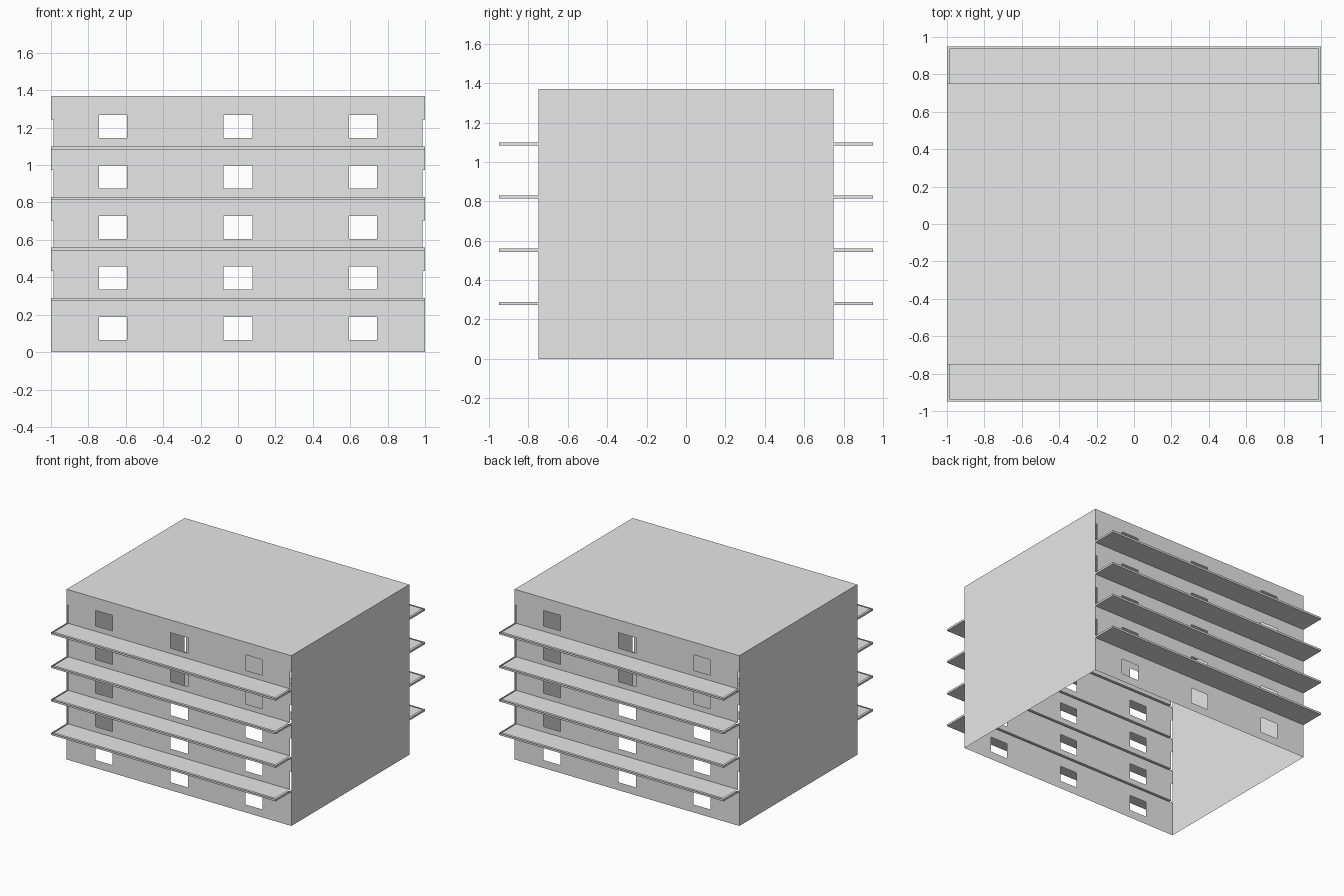
import bpy, bmesh
from mathutils import Vector

cube = bpy.data.objects.get("Cube")
if cube:
    bpy.data.objects.remove(cube, do_unlink=True)

HX, HY, H = 1.0, 0.75, 1.37      # half width, half depth, height
FLOOR = 0.27                     # storey spacing
REACH = 0.95                     # outer edge of the balconies
RIM = 0.013                      # open channel around each balcony floor
SLAB_LOW, SLAB_TOP, POST_TOP = 0.274, 0.29, 0.434
WIN_X = [(-0.743, -0.593), (-0.078, 0.078), (0.593, 0.743)]
WIN_Z = [(0.064 + FLOOR * i, 0.188 + FLOOR * i) for i in range(5)]
SLABS = [(SLAB_LOW + FLOOR * i, SLAB_TOP + FLOOR * i) for i in range(4)]
POSTS = [(SLAB_TOP + FLOOR * i, POST_TOP + FLOOR * i) for i in range(4)]

grey = bpy.data.materials.new("plain_grey")
grey.use_nodes = True
grey.diffuse_color = (0.8, 0.8, 0.8, 1)
grey.node_tree.nodes["Principled BSDF"].inputs["Base Color"].default_value = (0.8, 0.8, 0.8, 1)


def quad(bm, pts, outward):
    """Add one flat face turned towards the given direction."""
    face = bm.faces.new([bm.verts.new(p) for p in pts])
    face.normal_update()
    if face.normal.dot(Vector(outward)) < 0:
        face.normal_flip()


def finish(bm, name):
    bmesh.ops.remove_doubles(bm, verts=bm.verts, dist=0.0005)
    mesh = bpy.data.meshes.new(name)
    bm.to_mesh(mesh)
    bm.free()
    mesh.materials.append(grey)
    obj = bpy.data.objects.new(name, mesh)
    bpy.context.collection.objects.link(obj)


def inside(v, spans):
    return any(a < v < b for a, b in spans)


def is_hole(x, z):
    """Windows, balcony slots and the narrow notches at the wall ends."""
    return ((inside(x, WIN_X) and inside(z, WIN_Z)) or inside(z, SLABS)
            or (abs(x) > HX - RIM and inside(z, POSTS)))


def wall(name, side):
    xs = sorted({-HX, HX, RIM - HX, HX - RIM} | {v for s in WIN_X for v in s})
    zs = sorted({0, H} | {v for s in WIN_Z + SLABS + POSTS for v in s})
    y = side * HY
    bm = bmesh.new()
    for x0, x1 in zip(xs, xs[1:]):
        for z0, z1 in zip(zs, zs[1:]):
            if not is_hole((x0 + x1) / 2, (z0 + z1) / 2):
                quad(bm, [(x0, y, z0), (x1, y, z0), (x1, y, z1), (x0, y, z1)], (0, side, 0))
    finish(bm, name)


def balcony(name, side, low, top):
    y0, y1, yi = side * HY, side * REACH, side * (REACH - RIM)
    xi = HX - RIM
    bm = bmesh.new()
    quad(bm, [(-HX, y0, low), (HX, y0, low), (HX, y1, low), (-HX, y1, low)], (0, 0, -1))
    quad(bm, [(-xi, y0, top), (xi, y0, top), (xi, yi, top), (-xi, yi, top)], (0, 0, 1))
    quad(bm, [(-HX, y1, low), (HX, y1, low), (HX, y1, top), (-HX, y1, top)], (0, side, 0))
    for x in (-HX, HX):
        quad(bm, [(x, y0, low), (x, y1, low), (x, y1, top), (x, y0, top)], (x, 0, 0))
    finish(bm, name)


# Side walls and roof, open underneath
for name, x in (("left_wall", HX), ("right_wall", -HX)):
    bm = bmesh.new()
    quad(bm, [(x, -HY, 0), (x, HY, 0), (x, HY, H), (x, -HY, H)], (x, 0, 0))
    finish(bm, name)
bm = bmesh.new()
quad(bm, [(-HX, -HY, H), (HX, -HY, H), (HX, HY, H), (-HX, HY, H)], (0, 0, 1))
finish(bm, "roof")

# Windowed walls with their balconies
for label, side in (("front", -1), ("back", 1)):
    wall(label + "_wall", side)
    for i, (low, top) in enumerate(SLABS):
        balcony(f"{label}_balcony_{i + 1}", side, low, top)
